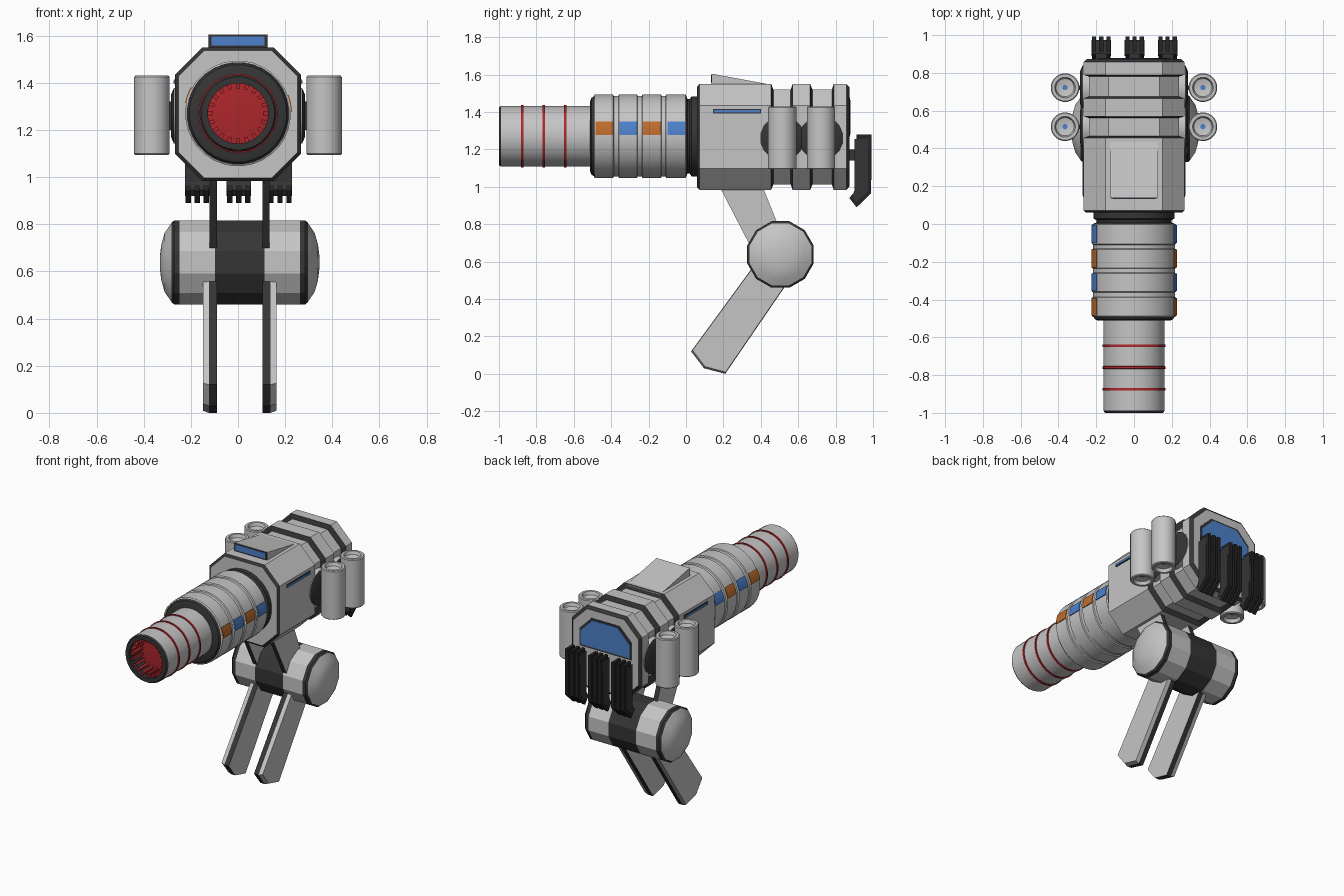
import bpy, bmesh, math
from mathutils import Vector, Matrix

if "Cube" in bpy.data.objects:
    bpy.data.objects.remove(bpy.data.objects["Cube"])

CZ = 1.27  # height of the barrel axis


def mat(name, rgb):
    m = bpy.data.materials.new(name)
    m.diffuse_color = (*rgb, 1)
    m.use_nodes = True
    m.node_tree.nodes["Principled BSDF"].inputs["Base Color"].default_value = m.diffuse_color
    return m


MATS = [mat("light_grey", (0.56, 0.56, 0.56)), mat("charcoal", (0.036, 0.036, 0.036)),
        mat("blue", (0.075, 0.22, 0.6)), mat("orange", (0.52, 0.15, 0.025)),
        mat("red", (0.42, 0.02, 0.025)), mat("black", (0.018, 0.018, 0.018))]
GREY, DARK, BLUE, ORANGE, RED, BLACK = range(6)


def loft(name, rings, mats, caps=(GREY, GREY), smooth=False):
    """Skin equal-length rings; mats gives one material per section."""
    bm = bmesh.new()
    vs = [[bm.verts.new(p) for p in r] for r in rings]
    n = len(rings[0])
    for a, b, m in zip(vs, vs[1:], mats):
        for i in range(n):
            j = (i + 1) % n
            bm.faces.new((a[i], a[j], b[j], b[i])).material_index = m
    for ring, m in ((vs[0], caps[0]), (vs[-1], caps[1])):
        bm.faces.new(ring).material_index = m
    bmesh.ops.recalc_face_normals(bm, faces=bm.faces)
    me = bpy.data.meshes.new(name)
    bm.to_mesh(me)
    bm.free()
    ob = bpy.data.objects.new(name, me)
    bpy.context.collection.objects.link(ob)
    for m in MATS:
        me.materials.append(m)
    if smooth:
        bpy.ops.object.select_all(action='DESELECT')
        ob.select_set(True)
        bpy.context.view_layer.objects.active = ob
        bpy.ops.object.shade_smooth_by_angle(angle=math.radians(28))
    return ob


def lathe(name, axis, centre, profile, mats, caps=(GREY, GREY), n=32, smooth=True):
    """Turn (position along axis, radius) pairs around a line parallel to axis."""
    rings = []
    for t, r in profile:
        ring = []
        for i in range(n):
            a = math.tau * (i + 0.5) / n
            p = Vector(centre)
            p[axis] += t
            p[(axis + 1) % 3] += r * math.cos(a)
            p[(axis + 2) % 3] += r * math.sin(a)
            ring.append(p)
        rings.append(ring)
    return loft(name, rings, mats, caps, smooth)


def box(name, lo, hi, m):
    (x0, y0, z0), (x1, y1, z1) = lo, hi
    rings = [[(x0, y0, z), (x1, y0, z), (x1, y1, z), (x0, y1, z)] for z in (z0, z1)]
    return loft(name, rings, [m], (m, m))


def plate(name, pts, xs, mats, caps):
    """Extrude a side outline (y, z) along x; xs holds (x, shrink) layers."""
    c = sum((Vector(p) for p in pts), Vector((0, 0))) / len(pts)
    rings = [[(x, *(c + (Vector(p) - c) * s)) for p in pts] for x, s in xs]
    return loft(name, rings, mats, caps)


def octagon(y, d):
    w, lo, hi, c = 0.267 - d, 0.983 + d, 1.55 - d, 0.115 - d * 0.4
    return [(w, y, lo + c), (w, y, hi - c), (w - c, y, hi), (c - w, y, hi),
            (-w, y, hi - c), (-w, y, lo + c), (c - w, y, lo), (w - c, y, lo)]


# Main housing with dark edged grooves
sections = [(0.06, 0.014), (0.072, 0), (0.455, 0), (0.467, 0.03), (0.56, 0.03), (0.57, 0), (0.664, 0),
            (0.676, 0.03), (0.78, 0.03), (0.79, 0), (0.857, 0), (0.873, 0.018)]
loft("housing", [octagon(*s) for s in sections], [DARK, GREY] * 5 + [DARK])

# Neck and banded sleeve
lathe("neck", 1, (0, 0, CZ), [(-0.01, 0.2), (0.02, 0.2), (0.03, 0.215), (0.065, 0.215)],
      [DARK] * 3, (DARK, DARK))
prof = [(-0.512, 0.19), (-0.505, 0.207), (-0.49, 0.216)]
for y0, y1 in ((-0.488, -0.39), (-0.358, -0.262), (-0.232, -0.134), (-0.106, -0.003)):
    prof += [(y0 - 0.004, 0.217), (y0, 0.224), (y1, 0.224), (y1 + 0.004, 0.217)]
prof += [(0.008, 0.2)]
lathe("sleeve", 1, (0, 0, CZ), prof, [DARK, DARK] + [GREY] * (len(prof) - 4) + [DARK], (DARK, DARK))

# Coloured markers hugging both sides of the sleeve
for side, mid in ((1, 11), (-1, 20)):
    for y, m in ((-0.438, ORANGE), (-0.308, BLUE), (-0.182, ORANGE), (-0.053, BLUE)):
        rings = []
        for k in range(5):
            a = math.radians(mid - 9 + 4.5 * k)
            rings.append([(side * r * math.cos(a), y + d, CZ + r * math.sin(a))
                          for r, d in ((0.221, -0.047), (0.2285, -0.047), (0.2285, 0.047), (0.221, 0.047))])
        loft("sleeve_marker", rings, [m] * 4, (m, m))

# Hollow barrel, its rings and inner ribs
lathe("barrel", 1, (0, 0, CZ),
      [(-0.5, 0.163), (-0.988, 0.163), (-1.0, 0.155), (-1.0, 0.128), (-0.72, 0.128)],
      [GREY, DARK, DARK, DARK], (DARK, DARK))
for y in (-0.875, -0.76, -0.645):
    lathe("barrel_ring", 1, (0, y, CZ),
          [(-0.008, 0.16), (-0.006, 0.168), (0.006, 0.168), (0.008, 0.16)], [RED] * 3, (RED, RED))
for i in range(20):
    rib = box("barrel_rib", (0.106, -0.985, -0.008), (0.131, -0.715, 0.008), RED)
    rib.data.transform(Matrix.Translation((0, 0, CZ)) @ Matrix.Rotation(math.tau * i / 20, 4, 'Y'))

# Sight hood on top with a blue lens
plate("sight_hood", [(0.14, 1.54), (0.14, 1.604), (0.46, 1.545), (0.46, 1.54)],
      [(-0.127, 1), (0.127, 1)], [GREY], (GREY, GREY))
box("sight_frame", (-0.122, 0.136, 1.55), (0.122, 0.141, 1.602), DARK)
box("sight_lens", (-0.112, 0.133, 1.558), (0.112, 0.137, 1.597), BLUE)

# Rear window with clipped upper corners
for name, y, g, m in (("rear_window_frame", 0.877, 0.012, DARK), ("rear_window", 0.880, 0, BLUE)):
    w, lo, hi, c = 0.185 + g, 1.28 - g, 1.465 + g, 0.09
    out = [(-w, lo), (w, lo), (w, hi - c), (w - c, hi), (c - w, hi), (-w, hi - c)]
    loft(name, [[(x, yy, z) for x, z in out] for yy in (y - 0.006, y)], [m], (m, m))

# Three finned rear vents
bent = [(0.912, 1.28), (0.992, 1.28), (0.99, 0.965), (0.912, 0.89), (0.873, 0.94), (0.912, 0.985)]
core = [(0.9, 1.255), (0.975, 1.255), (0.972, 0.975), (0.91, 0.92), (0.89, 0.945), (0.9, 0.98)]
for cx in (-0.173, 0.003, 0.178):
    box("vent_stub", (cx - 0.03, 0.86, 1.14), (cx + 0.03, 0.93, 1.2), DARK)
    plate("vent_core", core, [(cx - 0.052, 1), (cx + 0.052, 1)], [DARK], (DARK, DARK))
    for d in (-0.038, 0, 0.038):
        plate("vent_fin", bent, [(cx + d - 0.011, 1), (cx + d + 0.011, 1)], [BLACK], (BLACK, BLACK))

# Side fittings: slots, mounting discs and canisters
for s in (-1, 1):
    for name, x, g, m in (("slot_frame", 0.270, 0.006, DARK), ("slot_light", 0.273, 0, BLUE)):
        a, b = sorted((s * 0.262, s * x))
        box(name, (a, 0.15 - g, 1.398 - g), (b, 0.395 + g, 1.41 + g), m)
    for y in (0.515, 0.722):
        lathe("canister_mount", 0, (0, y, 1.26),
              [(s * 0.22, 0.12), (s * 0.272, 0.12), (s * 0.285, 0.09)], [GREY, DARK], (DARK, DARK), n=16)
        box("canister_rod", (min(s * 0.27, s * 0.32), y - 0.012, 1.2),
            (max(s * 0.27, s * 0.32), y + 0.012, 1.32), DARK)
        h = 0.168
        half = [(h - 0.03, 0.014), (h - 0.022, 0.048), (h, 0.055), (h, 0.071), (h - 0.005, 0.076)]
        lathe("canister", 2, (s * 0.365, y, 1.262),
              half + [(-t, r) for t, r in reversed(half)], [GREY] * 9, (BLUE, BLUE), n=24)

# Hinge drum below, twelve sided with domed ends
OX, DC = 0.007, (0.007, 0.505, 0.638)
R = 0.184
end = [(0.338, 0.03), (0.332, 0.08), (0.318, 0.13), (0.29, 0.172), (0.288, R - 0.008), (0.278, R),
       (0.262, R), (0.255, R), (0.105, R)]
lathe("hinge_drum", 0, DC, [(-t, r) for t, r in end] + list(reversed(end)),
      [GREY] * 3 + [DARK] * 4 + [GREY] + [DARK] + [GREY] + [DARK] * 4 + [GREY] * 3, n=12)

# Paired upper arms and splayed lower legs, dark along the edges
arm = [(0.18, 1.0), (0.41, 1.0), (0.49, 0.80), (0.6, 0.62), (0.45, 0.5), (0.335, 0.70)]
leg = [(0.027, 0.12), (0.096, 0.03), (0.21, 0.0), (0.535, 0.475), (0.50, 0.64), (0.40, 0.63)]
for s in (-1, 1):
    plate("upper_arm", arm, [(OX + s * 0.096, 1), (OX + s * 0.127, 1)], [DARK], (GREY, GREY))
    plate("lower_leg", leg, [(OX + s * 0.096, 1), (OX + s * 0.13, 1), (OX + s * 0.156, 0.97)],
          [DARK, GREY], (GREY, GREY))
